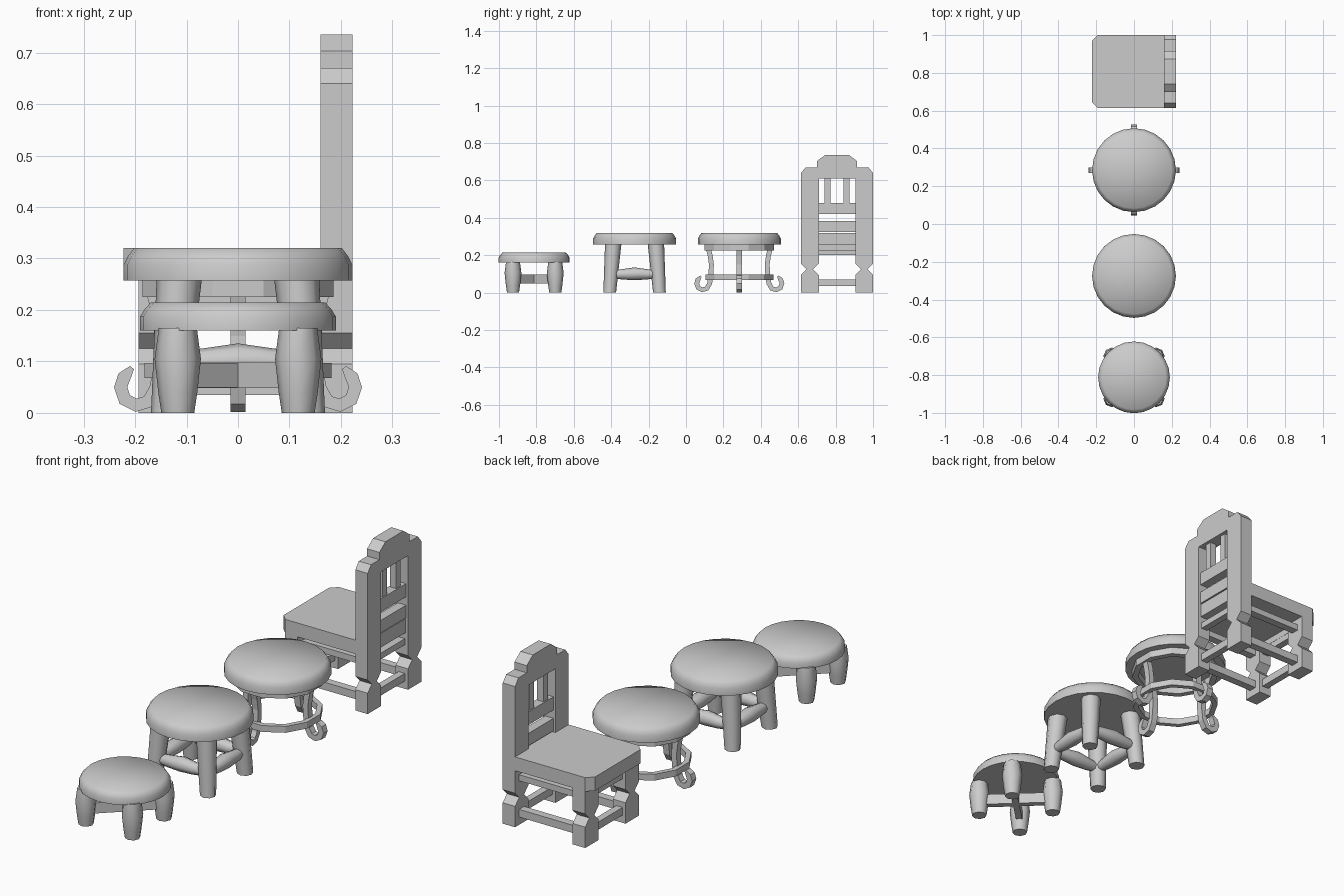
import bpy, bmesh, math
from mathutils import Vector

cube = bpy.data.objects.get("Cube")
if cube:
    bpy.data.objects.remove(cube)

grey = bpy.data.materials.new("plain grey")
grey.use_nodes = True
grey.diffuse_color = (0.6, 0.6, 0.6, 1)
grey.node_tree.nodes["Principled BSDF"].inputs["Base Color"].default_value = (0.6, 0.6, 0.6, 1)


def finish(name, bm, smooth=None):
    bmesh.ops.recalc_face_normals(bm, faces=bm.faces)
    mesh = bpy.data.meshes.new(name)
    bm.to_mesh(mesh)
    bm.free()
    mesh.materials.append(grey)
    ob = bpy.data.objects.new(name, mesh)
    bpy.context.collection.objects.link(ob)
    if smooth:
        bpy.ops.object.select_all(action='DESELECT')
        ob.select_set(True)
        bpy.context.view_layer.objects.active = ob
        bpy.ops.object.shade_smooth_by_angle(angle=math.radians(smooth))
    return ob


def loft(name, rings, smooth=None, closed=False, fan=False):
    """Skin a list of vertex rings, capping the ends unless closed."""
    bm = bmesh.new()
    loops = [[bm.verts.new(p) for p in ring] for ring in rings]
    n = len(loops[0])
    pairs = list(zip(loops, loops[1:])) + ([(loops[-1], loops[0])] if closed else [])
    for a, b in pairs:
        for i in range(n):
            j = (i + 1) % n
            bm.faces.new((a[i], a[j], b[j], b[i]))
    if not closed:
        bm.faces.new(loops[0])
        top = bm.faces.new(loops[-1])
        if fan:
            bmesh.ops.poke(bm, faces=[top])
    return finish(name, bm, smooth)


def circle(centre, r, n, u=Vector((1, 0, 0)), v=Vector((0, 1, 0)), turn=0.0):
    c = Vector(centre)
    angles = [2 * math.pi * i / n + turn for i in range(n)]
    return [c + u * r * math.cos(a) + v * r * math.sin(a) for a in angles]


def box(name, x0, x1, y0, y1, z0, z1):
    ring = [(x0, y0), (x1, y0), (x1, y1), (x0, y1)]
    return loft(name, [[(x, y, z) for x, y in ring] for z in (z0, z1)])


def plate(name, outline, x0, x1):
    """Extrude a y-z outline along x."""
    return loft(name, [[(x, y, z) for y, z in outline] for x in (x0, x1)])


def seat(name, y, r, z0, z1):
    h = z1 - z0
    profile = [(r, z0), (r, z0 + 0.5 * h), (r - 0.008, z0 + 0.75 * h), (r - 0.02, z1)]
    loft(name, [circle((0, y, z), q, 24) for q, z in profile], smooth=60, fan=True)


def band(name, y, r_in, r_out, z0, z1, n=12):
    profile = [(r_in, z0), (r_out, z0), (r_out, z1), (r_in, z1)]
    loft(name, [circle((0, y, z), r, n, turn=math.pi / n) for r, z in profile], closed=True)


def spindle(name, stations, n=8):
    """Round bar through (centre, radius) stations."""
    axis = (Vector(stations[-1][0]) - Vector(stations[0][0])).normalized()
    if abs(axis.z) > 0.8:
        u, v = Vector((1, 0, 0)), Vector((0, 1, 0))
    else:
        u, v = Vector((0, 0, 1)), axis.cross(Vector((0, 0, 1)))
    loft(name, [circle(c, r, n, u, v) for c, r in stations], smooth=50)


corners = [(-1, -1), (1, -1), (1, 1), (-1, 1)]

# Low footstool: round seat, four vase legs, diagonal cross brace
Y = -0.812
seat("footstool_seat", Y, 0.19, 0.16, 0.214)
for sx, sy in corners:
    x, y = 0.117 * sx, Y + 0.113 * sy
    spindle("footstool_leg", [((x, y, 0), 0.032), ((x, y, 0.04), 0.038), ((x, y, 0.105), 0.045),
                              ((x, y, 0.165), 0.037)])
for i, s in enumerate((-1, 1)):
    a, b = Vector((-0.115, -0.11 * s, 0)), Vector((0.115, 0.11 * s, 0))
    side = (b - a).cross(Vector((0, 0, 1))).normalized() * 0.014
    base = Vector((0, Y, 0))
    ring = [base + a - side, base + b - side, base + b + side, base + a + side]
    low, high = 0.048 + 0.001 * i, 0.098 - 0.001 * i
    loft("footstool_brace", [[p + Vector((0, 0, z)) for p in ring] for z in (low, high)])

# Splayed stool: round seat, four slanted legs, swelling stretchers on each side
Y = -0.275
seat("splayed_stool_seat", Y, 0.222, 0.257, 0.32)
for i, (sx, sy) in enumerate(corners):
    spindle("splayed_stool_leg", [((0.135 * sx, Y + 0.133 * sy, 0), 0.034),
                                  ((0.114 * sx, Y + 0.114 * sy, 0.262), 0.044)])
    tx, ty = corners[(i + 1) % 4]
    a = Vector((0.126 * sx, Y + 0.125 * sy, 0.098))
    b = Vector((0.126 * tx, Y + 0.125 * ty, 0.098))
    spindle("splayed_stool_stretcher", [(a, 0.02), (a.lerp(b, 0.25), 0.028),
                                        (a.lerp(b, 0.5) + Vector((0, 0, 0.003)), 0.034),
                                        (a.lerp(b, 0.75), 0.028), (b, 0.02)])

# Scroll-leg stool: round seat, apron ring, lower ring, four scrolled legs
Y = 0.285
seat("scroll_stool_seat", Y, 0.222, 0.257, 0.32)
band("scroll_stool_apron", Y, 0.165, 0.192, 0.225, 0.258)
band("scroll_stool_lower_ring", Y, 0.165, 0.188, 0.068, 0.097)
path = [(0.168, 0.245), (0.156, 0.2), (0.149, 0.15), (0.152, 0.1), (0.158, 0.05), (0.174, 0.022),
        (0.198, 0.015), (0.22, 0.026), (0.228, 0.05), (0.221, 0.07), (0.206, 0.088)]
for k in range(4):
    out = Vector((round(math.cos(k * math.pi / 2)), round(math.sin(k * math.pi / 2)), 0))
    across = Vector((-out.y, out.x, 0)) * 0.015
    rings = []
    for i, (r, z) in enumerate(path):
        p, q = path[max(i - 1, 0)], path[min(i + 1, len(path) - 1)]
        d = Vector((q[0] - p[0], q[1] - p[1])).normalized()
        half = 0.005 if i == len(path) - 1 else 0.013
        nrm = (out * -d.y + Vector((0, 0, d.x))) * half
        c = Vector((0, Y, z)) + out * r
        rings.append([c - across - nrm, c + across - nrm, c + across + nrm, c - across + nrm])
    loft("scroll_stool_leg", rings)

# Chair back: pinched posts and stepped crest in one outline
Y, IN, OUT = 0.8075, 0.0975, 0.1925
leg = [(IN, 0.155), (IN + 0.03, 0.125), (IN, 0.095), (IN, 0),
       (OUT, 0), (OUT, 0.095), (OUT - 0.03, 0.125), (OUT, 0.155)]
crest = [(OUT, 0.64), (0.168, 0.67), (0.108, 0.67), (0.108, 0.703), (0.065, 0.735)]
half = [(IN, 0.61)] + leg + crest
plate("chair_back_frame", [(Y + d, z) for d, z in half] + [(Y - d, z) for d, z in reversed(half)],
      0.16, 0.222)
for z0, z1 in ((0.42, 0.48), (0.325, 0.382)):
    box("chair_back_rail", 0.17, 0.212, Y - IN, Y + IN, z0, z1)
for s in (-1, 1):
    c = Y + s * 0.05
    box("chair_back_slat", 0.175, 0.207, c - 0.016, c + 0.016, 0.48, 0.61)

# Chair seat with clipped front corners, filling between the back posts
seat_plan = [(-0.222, OUT - 0.03), (-0.193, OUT), (0.16, OUT), (0.16, IN), (0.21, IN)]
plan = [(x, Y + d) for x, d in seat_plan] + [(x, Y - d) for x, d in reversed(seat_plan)]
loft("chair_seat", [[(x, y, z) for x, y in plan] for z in (0.257, 0.32)])

# Chair front legs and stretchers
for s in (-1, 1):
    outline = [(IN, 0.257)] + leg + [(OUT, 0.257)]
    plate("chair_front_leg", [(Y + s * d, z) for d, z in outline], -0.193, -0.13)
    c = Y + s * 0.145
    for z0, z1 in ((0.035, 0.07), (0.2, 0.228)):
        box("chair_side_stretcher", -0.13, 0.16, c - 0.018, c + 0.018, z0, z1)
for x in (-0.162, 0.19):
    for z0, z1 in ((0.035, 0.07), (0.2, 0.228)):
        box("chair_cross_stretcher", x - 0.016, x + 0.016, Y - IN, Y + IN, z0, z1)
box("chair_front_apron", -0.18, -0.145, Y - IN, Y + IN, 0.228, 0.257)
